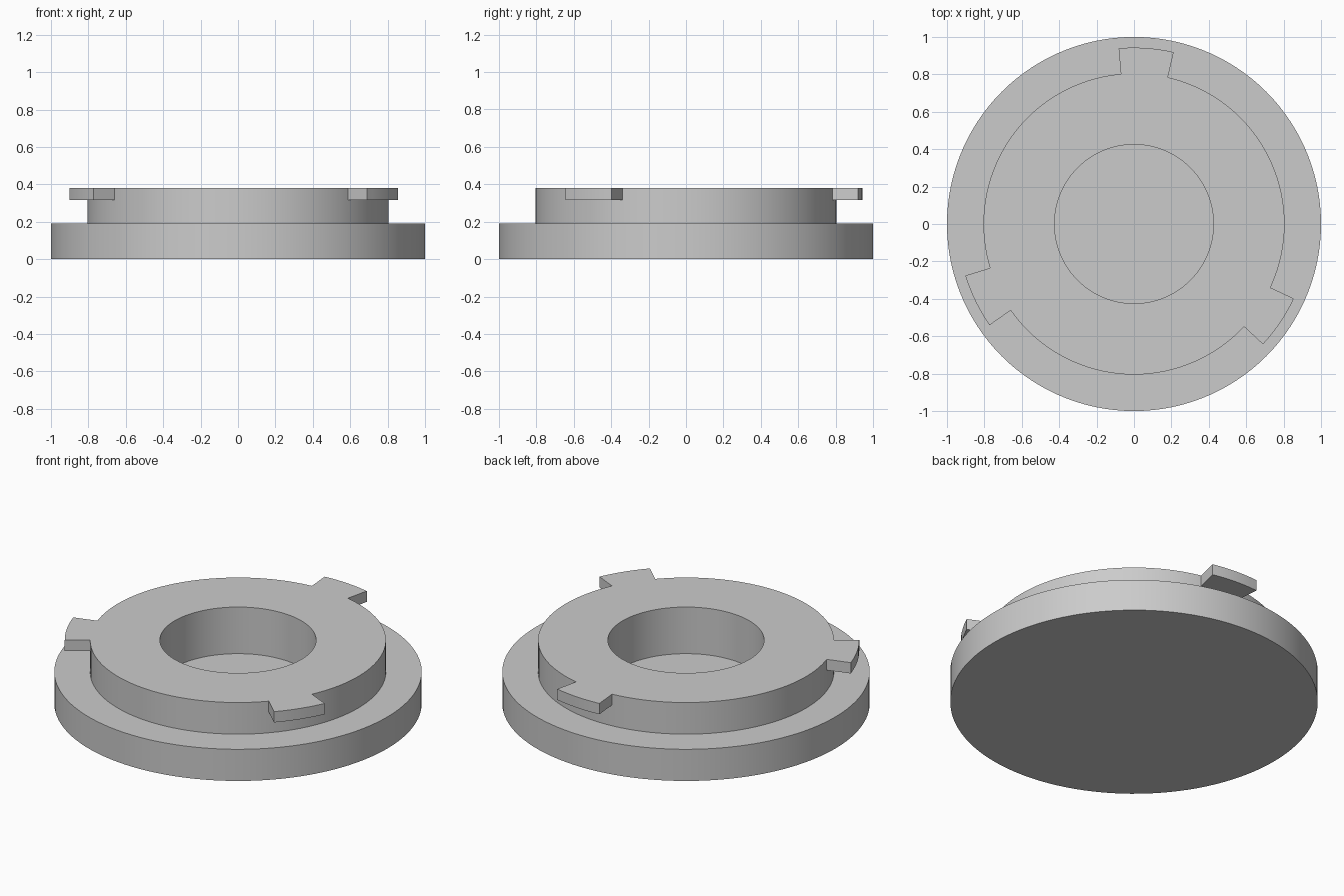
import bpy
import bmesh
from math import cos, sin, tau, radians

SEGMENTS = 120
TOP = 0.38

old = bpy.data.objects.get("Cube")
if old:
    bpy.data.objects.remove(old, do_unlink=True)

grey = bpy.data.materials.new("plain grey")
grey.use_nodes = True
grey.diffuse_color = (0.6, 0.6, 0.6, 1)
grey.node_tree.nodes["Principled BSDF"].inputs["Base Color"].default_value = (0.6, 0.6, 0.6, 1)


def make_object(name, bm):
    bmesh.ops.recalc_face_normals(bm, faces=bm.faces)
    mesh = bpy.data.meshes.new(name)
    bm.to_mesh(mesh)
    bm.free()
    mesh.materials.append(grey)
    obj = bpy.data.objects.new(name, mesh)
    bpy.context.collection.objects.link(obj)
    return obj


def lathe(name, profile):
    """Spin a radius/height profile around z."""
    bm = bmesh.new()
    verts = [bm.verts.new((r, 0, z)) for r, z in profile]
    edges = [bm.edges.new(pair) for pair in zip(verts, verts[1:])]
    bmesh.ops.spin(bm, geom=verts + edges, cent=(0, 0, 0), axis=(0, 0, 1),
                   angle=tau, steps=SEGMENTS, use_merge=True)
    bmesh.ops.remove_doubles(bm, verts=bm.verts, dist=0.0001)
    return make_object(name, bm)


def sector(name, centre, half_width, inner, outer, bottom, top, steps=6):
    """Extruded slice of a ring, with radial ends."""
    angles = [radians(centre - half_width + 2 * half_width * i / steps)
              for i in range(steps + 1)]
    outline = [(outer, a) for a in angles] + [(inner, a) for a in reversed(angles)]
    bm = bmesh.new()
    face = bm.faces.new([bm.verts.new((r * cos(a), r * sin(a), bottom)) for r, a in outline])
    extruded = bmesh.ops.extrude_face_region(bm, geom=[face], use_keep_orig=True)
    moved = [v for v in extruded["geom"] if isinstance(v, bmesh.types.BMVert)]
    bmesh.ops.translate(bm, verts=moved, vec=(0, 0, top - bottom))
    return make_object(name, bm)


# Flanged body with a raised collar and a blind round recess
body = lathe("flanged_cap", [(0, 0), (1, 0), (1, 0.19), (0.805, 0.19), (0.805, TOP),
                             (0.425, TOP), (0.425, 0.1), (0, 0.1)])
bpy.context.view_layer.objects.active = body
body.select_set(True)

# Three locking tabs, fused into the collar's top edge
for i in range(3):
    tab = sector("locking_tab", 86 + 120 * i, 9, 0.7, 0.943, 0.315, TOP)
    union = body.modifiers.new("fuse tab", "BOOLEAN")
    union.operation = "UNION"
    union.solver = "EXACT"
    union.object = tab
    bpy.ops.object.modifier_apply(modifier=union.name)
    bpy.data.objects.remove(tab, do_unlink=True)

bpy.ops.object.shade_smooth_by_angle(angle=radians(30))
